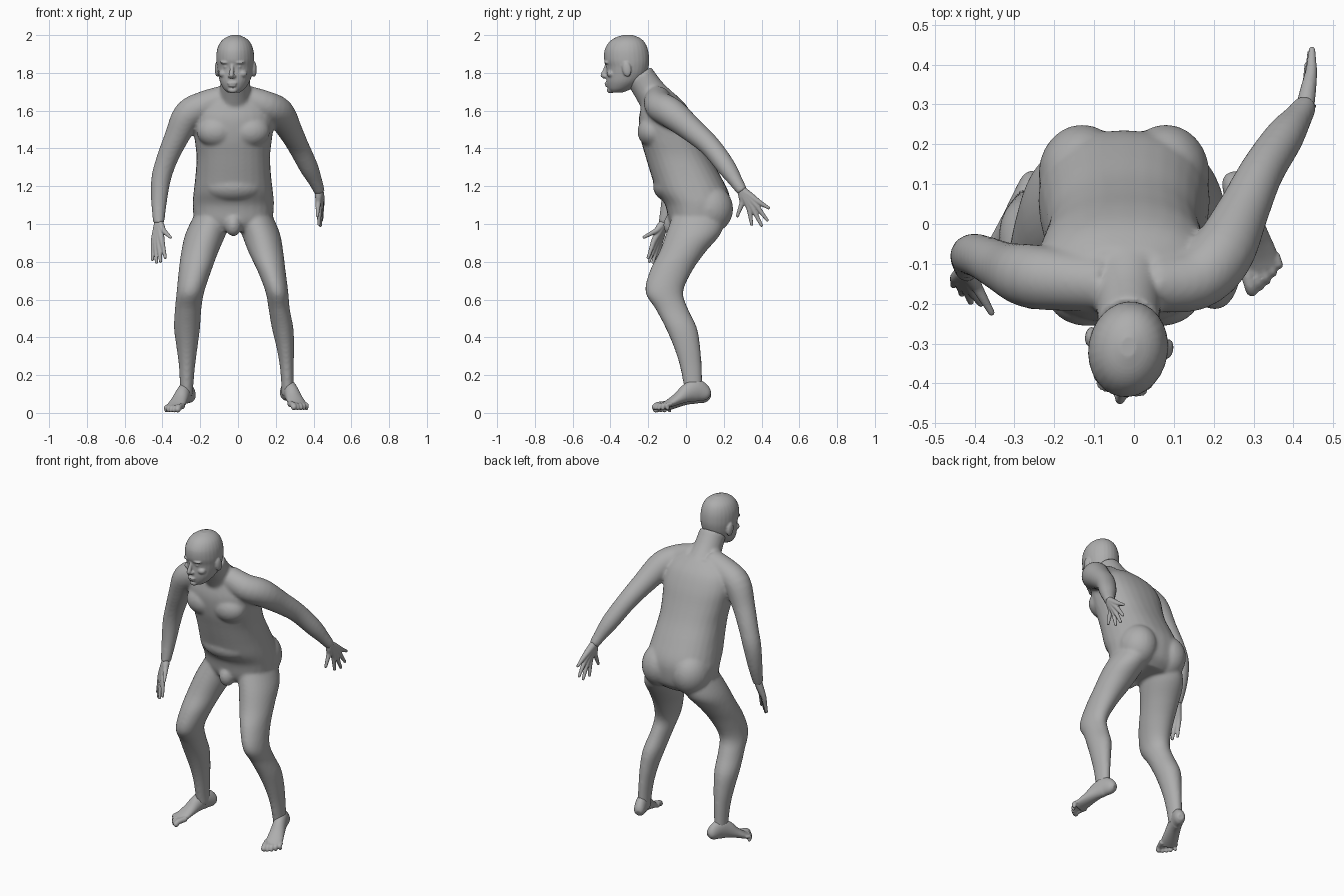
import bpy, bmesh, math
from mathutils import Vector, Matrix

cube = bpy.data.objects.get("Cube")
if cube:
    bpy.data.objects.remove(cube, do_unlink=True)

X, Y, Z = Vector((1, 0, 0)), Vector((0, 1, 0)), Vector((0, 0, 1))

skin = bpy.data.materials.new("grey_skin")
skin.use_nodes = True
grey = (.42, .42, .42, 1)
skin.diffuse_color = grey
skin.node_tree.nodes["Principled BSDF"].inputs["Base Color"].default_value = grey


def spline(points, steps=4):
    """Smooth curve through tuples of any length."""
    p = [Vector(q) for q in points]
    out = []
    for i in range(len(p) - 1):
        a, b, c, d = p[max(i - 1, 0)], p[i], p[i + 1], p[min(i + 2, len(p) - 1)]
        for k in range(steps):
            t = k / steps
            m, n = (c - a) / 2, (d - b) / 2
            out.append(b + m * t + (3 * (c - b) - 2 * m - n) * t * t
                       + (2 * (b - c) + m + n) * t ** 3)
    return out + [p[-1]]


def loft(bm, points, ref=X, level=False, power=2, sides=28):
    """Skin elliptical rings (x, y, z, width, depth), level or across the path."""
    path = spline([q if len(q) == 5 else (*q, q[3]) for q in points])
    centres = [Vector(q[:3]) for q in path]
    rings = []
    for i, q in enumerate(path):
        u, v = X, Y
        if not level:
            t = centres[min(i + 1, len(path) - 1)] - centres[max(i - 1, 0)]
            u = t.cross(ref).normalized()
            v = u.cross(t).normalized()
        ring = []
        for k in range(sides):
            a = math.tau * k / sides
            c, s = math.cos(a), math.sin(a)
            c = math.copysign(abs(c) ** (2 / power), c)
            s = math.copysign(abs(s) ** (2 / power), s)
            ring.append(bm.verts.new(centres[i] + u * c * q[3] + v * s * q[4]))
        rings.append(ring)
    for lower, upper in zip(rings, rings[1:]):
        for k in range(sides):
            j = (k + 1) % sides
            bm.faces.new((lower[k], lower[j], upper[j], upper[k]))
    bm.faces.new(rings[0][::-1])
    bm.faces.new(rings[-1])


def blob(bm, centre, size, tilt=0):
    """Ellipsoid, tilted about the x axis."""
    place = Matrix.Translation(centre) @ Matrix.Rotation(tilt, 4, 'X')
    bmesh.ops.create_uvsphere(bm, u_segments=24, v_segments=16, radius=1,
                              matrix=place @ Matrix.Diagonal((*size, 1)))


def finish(name, bm, voxel, rounds):
    """Fuse the overlapping volumes into one smooth skin."""
    bmesh.ops.recalc_face_normals(bm, faces=bm.faces)
    mesh = bpy.data.meshes.new(name)
    bm.to_mesh(mesh)
    bm.free()
    mesh.materials.append(skin)
    obj = bpy.data.objects.new(name, mesh)
    bpy.context.collection.objects.link(obj)
    fuse = obj.modifiers.new("fuse", 'REMESH')
    fuse.mode = 'VOXEL'
    fuse.voxel_size = voxel
    fuse.use_smooth_shade = True
    soften = obj.modifiers.new("soften", 'SMOOTH')
    soften.factor = .5
    soften.iterations = rounds


# Torso: height, front, back, half width
body = bmesh.new()
mid = -.025
torso = [(.96, -.06, .17, .13), (1.01, -.09, .22, .2), (1.1, -.11, .235, .215),
         (1.17, -.155, .225, .21), (1.26, -.185, .18, .2), (1.36, -.215, .125, .195),
         (1.45, -.24, .085, .205), (1.55, -.25, .045, .215), (1.63, -.235, 0, .19),
         (1.69, -.22, -.06, .12)]
loft(body, [(mid, (f + b) / 2, z, w, (b - f) / 2) for z, f, b, w in torso],
     level=True, power=2.3)
blob(body, (mid, -.065, 1.2), (.17, .11, .09))
blob(body, (mid, -.07, .995), (.045, .05, .06))
for side in (-1, 1):
    blob(body, (mid + side * .105, .125, 1.08), (.11, .125, .13))
    blob(body, (mid + side * .09, -.175, 1.49), (.105, .082, .085))

# Neck
loft(body, [(-.015, -.13, 1.62, .1), (-.015, -.19, 1.7, .083), (-.013, -.25, 1.79, .077)])

# Legs: height, depth centre, half depth, then centre and half width of each leg
legs = [(1.05, .07, .14, .08, .1, -.13, .1), (.95, .04, .145, .12, .102, -.17, .108),
        (.85, -.02, .122, .148, .092, -.203, .098), (.75, -.08, .112, .178, .074, -.228, .086),
        (.64, -.115, .1, .206, .06, -.252, .073), (.55, -.075, .086, .218, .056, -.264, .07),
        (.45, -.025, .083, .236, .057, -.27, .069), (.35, .005, .07, .25, .047, -.27, .056),
        (.25, .025, .058, .258, .037, -.27, .043), (.15, .037, .05, .262, .033, -.272, .036),
        (.09, .045, .048, .262, .033, -.272, .035)]
loft(body, [(q[3], q[1], q[0], q[4], q[2]) for q in legs], level=True)
loft(body, [(q[5], q[1], q[0], q[6], q[2]) for q in legs], level=True)

# Arms: the left swings back, the right hangs forward
left_arm = [(.04, -.15, 1.665, .07), (.15, -.14, 1.625, .078), (.22, -.075, 1.585, .08),
            (.275, .035, 1.495, .065), (.32, .13, 1.41, .056), (.375, .215, 1.3, .05),
            (.41, .265, 1.225, .037), (.432, .3, 1.17, .029)]
right_arm = [(-.07, -.15, 1.665, .07), (-.18, -.14, 1.625, .078), (-.265, -.13, 1.575, .08),
             (-.325, -.11, 1.46, .065), (-.377, -.085, 1.34, .056), (-.407, -.077, 1.24, .052),
             (-.418, -.09, 1.12, .042), (-.42, -.118, 1, .029)]
for arm in (left_arm, right_arm):
    loft(body, arm, ref=Y)
finish("body", body, .009, 8)

# Head: height, front, back, half width
head = bmesh.new()
skull = [(1.695, -.085, -.03, .03), (1.715, -.103, .02, .055), (1.75, -.112, .07, .077),
         (1.79, -.112, .1, .089), (1.83, -.112, .112, .096), (1.87, -.124, .116, .1),
         (1.92, -.122, .11, .096), (1.96, -.1, .093, .08), (1.985, -.068, .066, .054),
         (2, -.025, .028, .02)]
loft(head, [(0, (f + b) / 2, z, w, (b - f) / 2) for z, f, b, w in skull], level=True)
# Nose, lips, chin
loft(head, [(0, -.108, 1.85, .009), (0, -.12, 1.815, .011), (0, -.128, 1.79, .014),
            (0, -.118, 1.775, .012)])
blob(head, (0, -.135, 1.787), (.011, .01, .01))
blob(head, (0, -.11, 1.745), (.026, .012, .007))
blob(head, (0, -.108, 1.732), (.022, .012, .007))
blob(head, (0, -.09, 1.708), (.026, .02, .016))
for side in (-1, 1):
    blob(head, (side * .034, -.1, 1.855), (.032, .02, .009))
    blob(head, (side * .034, -.094, 1.832), (.015, .014, .01))
    blob(head, (side * .05, -.078, 1.795), (.027, .024, .02))
    blob(head, (side * .014, -.116, 1.782), (.009, .01, .008))
    blob(head, (side * .099, .012, 1.82), (.013, .024, .041), tilt=.15)
bmesh.ops.transform(head, verts=head.verts,
                    matrix=Matrix.Translation((-.014, -.31, 0)) @ Matrix.Rotation(-.16, 4, 'Z'))
finish("head", head, .005, 2)


# Hands: each finger runs wrist, knuckle, tip, and the palm fuses from them
def hand(name, wrist, fingers):
    bm = bmesh.new()
    start = Vector(wrist)
    for knuckle, tip in fingers:
        k, t = Vector(knuckle), Vector(tip)
        stations = [(start, .023), (start.lerp(k, .5), .02), (k, .015),
                    (k.lerp(t, .5), .0115), (t, .0085)]
        loft(bm, [(*p, r) for p, r in stations], sides=12)
        blob(bm, t, (.0085,) * 3)
    finish(name, bm, .004, 2)


hand("left_hand", (.43, .295, 1.18),
     [((.425, .298, 1.115), (.42, .272, 1.043)), ((.432, .333, 1.085), (.428, .348, .998)),
      ((.437, .352, 1.085), (.436, .4, .992)), ((.442, .372, 1.097), (.443, .43, 1.02)),
      ((.445, .382, 1.118), (.447, .437, 1.085))])
hand("right_hand", (-.42, -.115, 1.01),
     [((-.395, -.157, .965), (-.358, -.222, .93)), ((-.403, -.17, .91), (-.385, -.2, .822)),
      ((-.42, -.16, .9), (-.41, -.195, .802)), ((-.435, -.148, .9), (-.432, -.175, .797)),
      ((-.447, -.135, .91), (-.453, -.153, .812))])

# Feet: distance from heel, half width, bottom, top
sole = [(0, .018, .065, .1), (.02, .031, .05, .13), (.07, .036, .048, .165),
        (.12, .039, .043, .145), (.17, .044, .033, .1), (.215, .049, .02, .066),
        (.25, .047, .01, .045)]


def foot(name, heel, turn, outer, lift):
    bm = bmesh.new()
    loft(bm, [(0, -d, (lo + hi) / 2, w, (hi - lo) / 2) for d, w, lo, hi in sole], ref=Z)
    for i in range(5):
        x = outer * (i - 1.9) * .021
        r = .0165 if i == 0 else .0125 - i * .0006
        tip = -.292 + i * i * .0028
        loft(bm, [(x, -.225, .036, r), (x, tip / 2 - .13, .03, r), (x, tip, r + .002, r)],
             sides=12)
        blob(bm, (x, tip, r + .002), (r, r, r))
    bmesh.ops.transform(bm, verts=bm.verts, matrix=Matrix.Translation((*heel, lift))
                        @ Matrix.Rotation(turn, 4, 'Z'))
    finish(name, bm, .005, 2)


foot("left_foot", (.245, .125), .31, 1, .012)
foot("right_foot", (-.245, .125), -.39, -1, 0)
